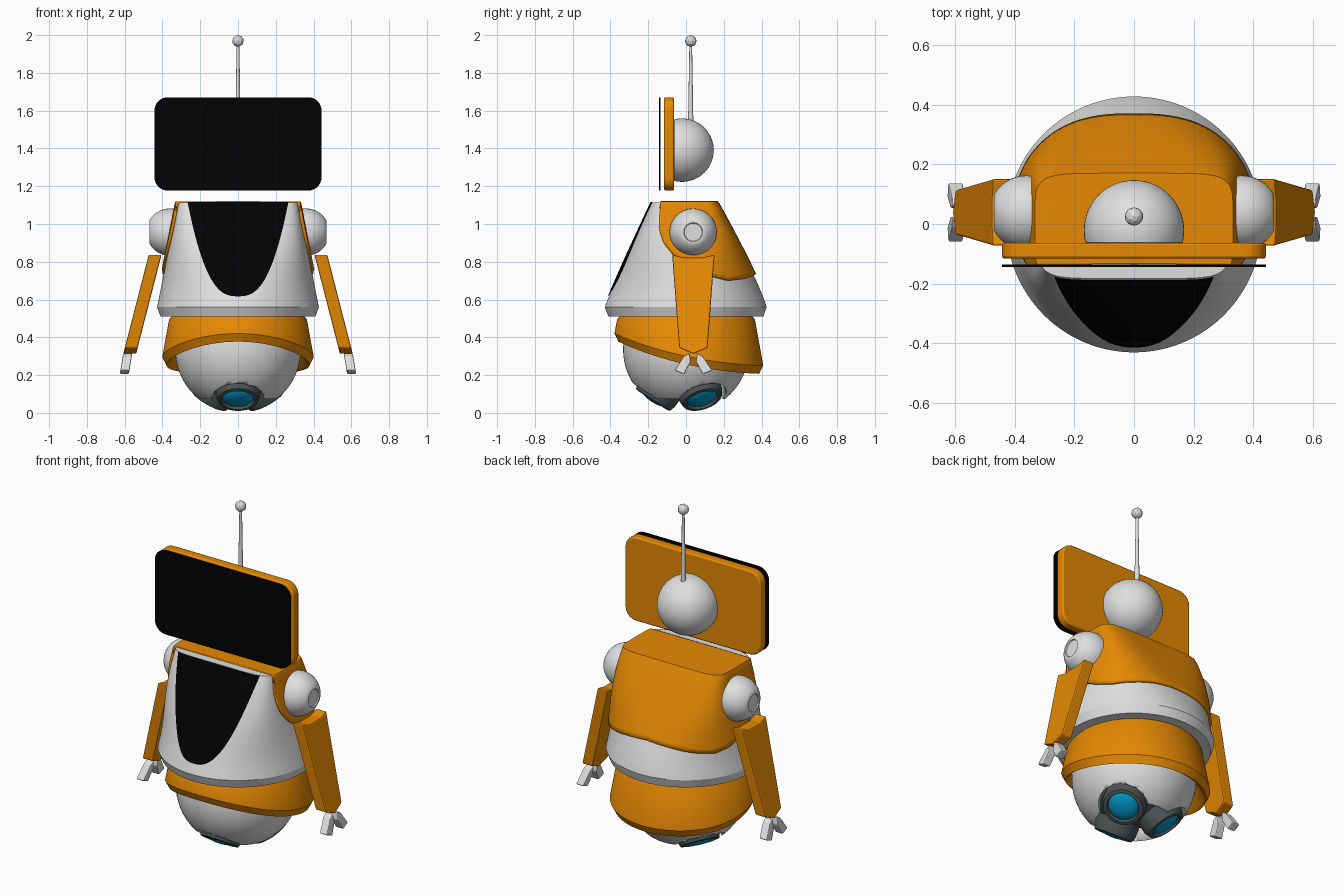
import bpy, bmesh, math
from mathutils import Vector, Matrix

if "Cube" in bpy.data.objects:
    bpy.data.objects.remove(bpy.data.objects["Cube"])


def material(name, rgb):
    m = bpy.data.materials.new(name)
    m.use_nodes = True
    m.diffuse_color = (*rgb, 1)
    m.node_tree.nodes["Principled BSDF"].inputs["Base Color"].default_value = (*rgb, 1)
    return m


WHITE = material("light grey", (0.74, 0.74, 0.74))
ORANGE = material("orange", (0.79, 0.25, 0.001))
BLACK = material("black", (0.0005, 0.0005, 0.0005))
DARK = material("dark grey", (0.07, 0.09, 0.09))
BLUE = material("blue", (0.001, 0.32, 0.60))


def build(name, bm, mat, smooth=35, bevel=0.0):
    bmesh.ops.remove_doubles(bm, verts=bm.verts, dist=0.0002)
    bmesh.ops.recalc_face_normals(bm, faces=bm.faces)
    me = bpy.data.meshes.new(name)
    bm.to_mesh(me)
    bm.free()
    ob = bpy.data.objects.new(name, me)
    bpy.context.collection.objects.link(ob)
    me.materials.append(mat)
    bpy.ops.object.select_all(action='DESELECT')
    ob.select_set(True)
    bpy.context.view_layer.objects.active = ob
    if smooth:
        bpy.ops.object.shade_smooth_by_angle(angle=math.radians(smooth))
    if bevel:
        mod = ob.modifiers.new("Bevel", 'BEVEL')
        mod.width, mod.segments = bevel, 2
    return ob


def grid(name, rows, mat, closed=True, caps=True, smooth=35):
    """Skin a list of equally long point rows."""
    bm = bmesh.new()
    vs = [[bm.verts.new(p) for p in row] for row in rows]
    n = len(rows[0])
    for a, b in zip(vs, vs[1:]):
        for i in range(n if closed else n - 1):
            j = (i + 1) % n
            bm.faces.new((a[i], a[j], b[j], b[i]))
    if closed and caps:
        bm.faces.new(vs[0])
        bm.faces.new(vs[-1])
    return build(name, bm, mat, smooth)


def lathe(name, profile, mat, loc, axis=(0, 0, 1), seg=40):
    """Revolve (radius, distance) points about an axis through loc."""
    turn = Vector(axis).to_track_quat('Z', 'Y').to_matrix()
    rows = [[Vector(loc) + turn @ Vector((r * math.cos(a), r * math.sin(a), d))
             for a in (math.tau * i / seg for i in range(seg))] for r, d in profile]
    return grid(name, rows, mat)


def arc(radius, start, end, steps=16, squash=1.0):
    angles = [math.radians(start + (end - start) * i / steps) for i in range(steps + 1)]
    return [(max(radius * math.cos(a), 0.001), squash * radius * math.sin(a)) for a in angles]


def prism(name, lower, upper, mat, smooth=0, bevel=0.0):
    """Join two matching outlines into a solid."""
    bm = bmesh.new()
    a, b = [[bm.verts.new(p) for p in o] for o in (lower, upper)]
    bm.faces.new(a)
    bm.faces.new(b)
    for i in range(len(a)):
        j = (i + 1) % len(a)
        bm.faces.new((a[i], a[j], b[j], b[i]))
    return build(name, bm, mat, smooth, bevel)


def rounded_rect(hx, hz, r, y, zc):
    pts = []
    for k, (sx, sz) in enumerate([(1, 1), (-1, 1), (-1, -1), (1, -1)]):
        for i in range(9):
            a = math.radians(90 * k + 90 * i / 8)
            pts.append((sx * (hx - r) + r * math.cos(a), y, zc + sz * (hz - r) + r * math.sin(a)))
    return pts


# Torso surface: round at the waist, rounded rectangle at the neck
BASE, TOP = 0.56, 1.12


def section(z, grow=0.0):
    t = max((z - BASE) / (TOP - BASE), 0)
    return (0.428 - 0.11 * t + grow, 0.43 - 0.25 * t ** 1.06 + grow,
            0.427 - 0.272 * t ** 1.15 + grow, 2 + 4.5 * t ** 2.2)


def torso_point(angle, z, grow=0.0):
    hx, front, back, n = section(z, grow)
    c, s = math.cos(angle), math.sin(angle)
    if abs(c) < 1e-6:
        c = 0
    return (math.copysign(hx * abs(c) ** (2 / n), c),
            math.copysign((front if s < 0 else back) * abs(s) ** (2 / n), s), z)


def side_angle(y, z):
    """Angle at which the torso surface reaches depth y at height z."""
    hx, front, back, n = section(z)
    ratio = min(abs(y) / (front if y < 0 else back), 1)
    return math.copysign(math.asin(ratio ** (n / 2)), y)


SEG = 128
ring = [math.tau * i / SEG for i in range(SEG)]
rows = [[(0.41 * math.cos(a), 0.41 * math.sin(a), 0.51) for a in ring]]
rows += [[torso_point(a, BASE + (TOP - 0.005 - BASE) * k / 20) for a in ring] for k in range(21)]
grid("torso", rows, WHITE, smooth=27)

# Orange back shell with a curved lower edge, closed over the top
edge = [(-0.13, 1.09), (-0.138, 1.03), (-0.136, 0.97), (-0.115, 0.90), (-0.06, 0.83),
        (0.04, 0.765), (0.14, 0.72), (0.22, 0.70), (0.30, 0.71), (0.345, 0.725), (0.40, 0.735)]
lower = []
for (y0, z0), (y1, z1) in zip(edge, edge[1:]):
    a0, a1 = side_angle(y0, z0), side_angle(y1, z1)
    lower += [(a0 + (a1 - a0) * k / 5, z0 + (z1 - z0) * k / 5) for k in range(5)]
lower.append((math.pi / 2, edge[-1][1]))
start = side_angle(-0.13, 1.112)
rows = []
for k in range(17):
    f = k / 16
    row = []
    for i, (a, z) in enumerate(lower):
        top = start + (math.pi / 2 - start) * i / (len(lower) - 1)
        row.append(torso_point(a + (top - a) * f, z + (1.112 - z) * f, 0.006))
    rows.append(row)
rows.append([(0, y, z) for x, y, z in rows[-1]])
shell = grid("back_shell", rows, ORANGE, closed=False)
mirror = shell.modifiers.new("Mirror", 'MIRROR')
mirror.use_clip = True
solid = shell.modifiers.new("Thickness", 'SOLIDIFY')
solid.thickness, solid.offset = 0.018, 0

# Chest screen laid on the front of the torso
rows = []
for k in range(25):
    f = (k / 24) ** 2
    z = 0.617 + 0.5 * f
    hx, front, back, n = section(z)
    w = 0.267 * f ** 0.37
    xs = [w * (i / 12 - 1) for i in range(25)]
    rows.append([(x, -front * (1 - (abs(x) / hx) ** n) ** (1 / n) - 0.006, z) for x in xs])
grid("chest_screen", rows, BLACK, closed=False)

# Skirt with a slanted, bevelled rim
rows = [[] for _ in range(6)]
for a in ring:
    s = math.sin(a)
    rim = 0.30 - 0.085 * s + 0.035 * s * s
    r = 0.365 + 0.18 * (0.495 - rim)
    for row, (rad, z) in zip(rows, [(0.35, 0.513), (0.365, 0.494), (r, rim),
                                    (r * 0.945, rim - 0.043), (r * 0.9, rim - 0.03), (0.29, 0.42)]):
        row.append((rad * math.cos(a), rad * s, z))
grid("skirt", rows, ORANGE)

# Lower ball with an open underside and scallops for three thrusters
centre = Vector((0, 0, 0.335))
ball = lathe("lower_ball", arc(0.333, -90, 60, 30), WHITE, centre, seg=64)
aims = [Vector((0.55 * math.cos(a), 0.55 * math.sin(a), -0.835))
        for a in (math.radians(d) for d in (-90, 30, 150))]
cutters = [lathe("cutter", [(0.135, 0.12), (0.135, 0.5)], DARK, centre, d) for d in aims]
cutters.append(lathe("cutter", [(0.205, 0.13), (0.205, 0.52)], DARK, centre, (0, 0, -1)))
bpy.context.view_layer.objects.active = ball
for c in cutters:
    c.hide_render = True
    mod = ball.modifiers.new("Opening", 'BOOLEAN')
    mod.object, mod.operation, mod.solver = c, 'DIFFERENCE', 'EXACT'
    bpy.ops.object.modifier_apply(modifier=mod.name)
    bpy.data.objects.remove(c)
lathe("inner_core", arc(0.26, -90, 0), DARK, centre)
for side, d in zip(("front", "left", "right"), aims):
    lathe(side + "_thruster", [(0.118, 0.1), (0.118, 0.285), (0.107, 0.318), (0.088, 0.322),
                               (0.082, 0.305)], DARK, centre, d)
    lathe(side + "_thruster_lens", arc(0.084, 0, 90, 8, 0.4), BLUE, centre + d * 0.297, d)

# Head: back dome, panel, screen, antenna
lathe("head_dome", [(0.155, -0.045)] + arc(0.168, -14, 90), WHITE, (0, -0.021, 1.391), (0, 1, 0), 48)
prism("head_panel", rounded_rect(0.442, 0.247, 0.07, -0.116, 1.424),
      rounded_rect(0.442, 0.247, 0.07, -0.063, 1.424), ORANGE, 35, 0.008)
prism("head_screen", rounded_rect(0.442, 0.247, 0.07, -0.144, 1.424),
      rounded_rect(0.442, 0.247, 0.07, -0.136, 1.424), BLACK, 35)
lathe("antenna_rod", [(0.014, 1.54), (0.007, 1.96)], WHITE, (0, 0.025, 0), seg=12)
bm = bmesh.new()
bmesh.ops.create_icosphere(bm, subdivisions=2, radius=0.031, matrix=Matrix.Translation((0, 0.025, 1.969)))
build("antenna_ball", bm, WHITE, 0)

# Shoulders, arms and two-fingered hands
ARM = [(-0.112, 0.838), (-0.05, 0.822), (0.05, 0.822), (0.112, 0.838),
       (0.075, 0.345), (0, 0.312), (-0.075, 0.345)]
FINGER = [(-0.02, 0.318), (-0.05, 0.30), (-0.10, 0.225), (-0.05, 0.205), (-0.014, 0.27)]
for side, s in (("left", 1), ("right", -1)):
    lathe(side + "_shoulder", arc(0.125, -90, 61, 20) + [(0.05, 0.109), (0.047, 0.103), (0.04, 0.103)],
          WHITE, (s * 0.36, 0.038, 0.957), (s, 0, 0))

    def slab(outline, x0, slope, half, flip=1):
        return [[(s * (x0 + (0.84 - z) * slope + h), 0.039 + flip * y, z) for y, z in outline]
                for h in (-half, half)]

    prism(side + "_arm", *slab(ARM, 0.438, 0.257, 0.034), ORANGE, 0, 0.007)
    for name, flip in (("front", 1), ("back", -1)):
        prism(f"{side}_{name}_finger", *slab(FINGER, 0.50, 0.16, 0.024, flip), WHITE, 0, 0.006)
